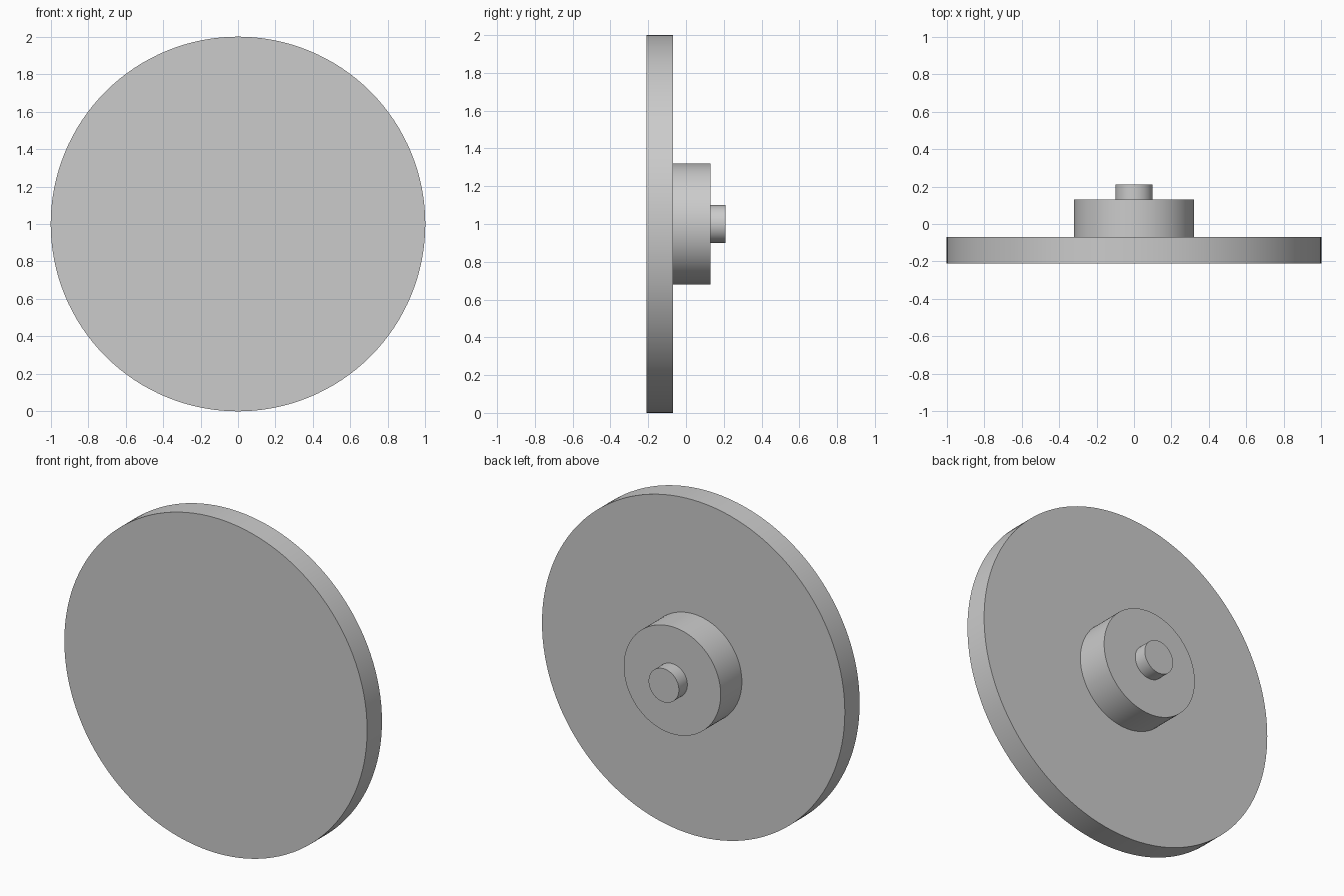
import bpy
import math

cube = bpy.data.objects.get("Cube")
if cube:
    bpy.data.objects.remove(cube, do_unlink=True)

# Single plain grey
GREY = (0.6, 0.6, 0.6, 1.0)
grey = bpy.data.materials.new("plain grey")
grey.use_nodes = True
grey.diffuse_color = GREY
grey.node_tree.nodes["Principled BSDF"].inputs["Base Color"].default_value = GREY


def disc(name, radius, front, back, sides):
    """Round part lying along y, from its front face to its back face."""
    bpy.ops.mesh.primitive_cylinder_add(
        vertices=sides, radius=radius, depth=back - front,
        location=(0, (front + back) / 2, 1), rotation=(math.pi / 2, 0, 0))
    part = bpy.context.object
    part.name = name
    part.data.materials.append(grey)
    bpy.ops.object.shade_smooth_by_angle(angle=math.radians(30))
    return part


# Wide front plate, hub behind it, and a short shaft at the back
disc("front_plate", 1.0, -0.21, -0.07, 128)
disc("hub", 0.32, -0.07, 0.13, 96)
disc("shaft_stub", 0.10, 0.13, 0.21, 64)
